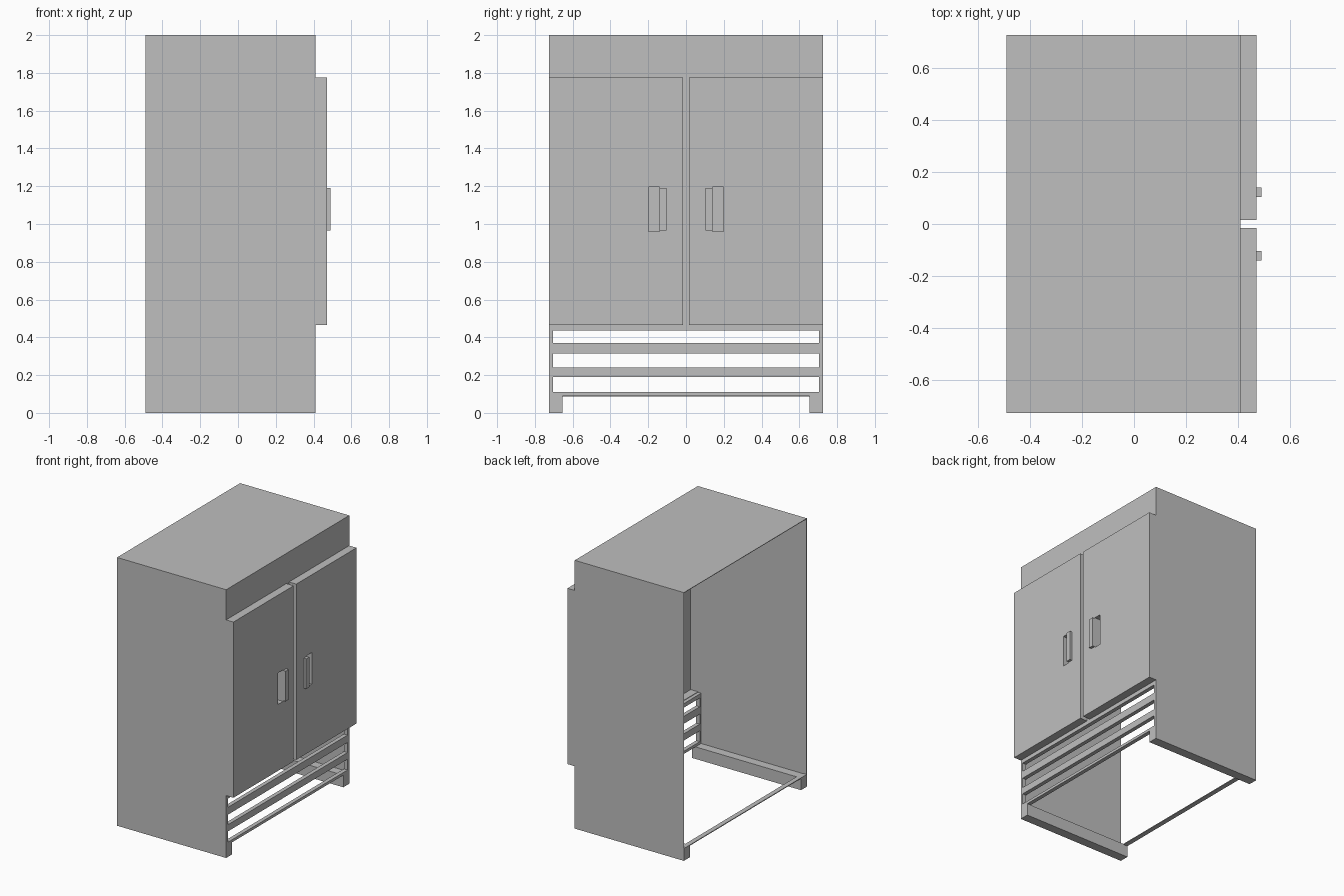
import bpy

if "Cube" in bpy.data.objects:
    bpy.data.objects.remove(bpy.data.objects["Cube"], do_unlink=True)

grey = bpy.data.materials.new("plain grey")
grey.use_nodes = True
colour = (0.52, 0.52, 0.52, 1)
grey.diffuse_color = colour
grey.node_tree.nodes["Principled BSDF"].inputs["Base Color"].default_value = colour


def box(name, x, y, z):
    """Box spanning three (low, high) ranges."""
    bpy.ops.mesh.primitive_cube_add(size=1)
    ob = bpy.context.object
    ob.name = name
    for v in ob.data.vertices:
        v.co = [r[0] if c < 0 else r[1] for c, r in zip(v.co, (x, y, z))]
    ob.data.materials.append(grey)
    return ob


def combine(ob, tool, operation="DIFFERENCE"):
    """Apply a boolean and discard the tool object."""
    mod = ob.modifiers.new("cut", "BOOLEAN")
    mod.operation, mod.object, mod.solver = operation, tool, "EXACT"
    bpy.context.view_layer.objects.active = ob
    bpy.ops.object.modifier_apply(modifier=mod.name)
    bpy.data.objects.remove(tool, do_unlink=True)


def span(side, near, far):
    """Y range mirrored to the given side."""
    return tuple(sorted((side * near, side * far)))


BACK, FRONT, DOOR = -0.49, 0.41, 0.47
HALF, T = 0.725, 0.004
LOW, HIGH = 0.465, 1.775
FOOT = 0.09

# Thin carcass, open at the back and underneath
body = box("cabinet_body", (BACK, FRONT), (-HALF, HALF), (0, 2))
combine(body, box("cavity", (-1, FRONT - T), (T - HALF, HALF - T), (-1, 2 - T)))
combine(body, box("lower_opening", (0, 1), (T - HALF, HALF - T), (-1, LOW)))
for s in (-1, 1):
    combine(body, box("door_opening", (0, 1), span(s, 0.015, HALF - T), (LOW + T, HIGH - T)))

# Slatted lower front
grille = box("slatted_front", (FRONT - 0.03, FRONT), (T - HALF, HALF - T), (FOOT, LOW))
for bottom, top in ((0.11, 0.19), (0.24, 0.315), (0.37, 0.435)):
    combine(grille, box("slot", (0, 1), (-0.705, 0.705), (bottom, top)))

# Hollow doors with recessed pulls
for s, side in ((-1, "right"), (1, "left")):
    door = box(side + "_door", (FRONT, DOOR), span(s, 0.015, HALF), (LOW, HIGH))
    combine(door, box("hollow", (0, DOOR - T), span(s, 0.015 + T, HALF - T), (LOW + T, HIGH - T)))
    pocket_z = (0.96, 1.195)
    combine(door, box("pocket", (FRONT, DOOR - T / 2), span(s, 0.13, 0.2 + T),
                      (pocket_z[0] - T, pocket_z[1] + T)), "UNION")
    combine(door, box("recess", (FRONT + T, 1), span(s, 0.14, 0.198), pocket_z))
    box(side + "_pull_lip", (DOOR, 0.49), span(s, 0.104, 0.14), (0.965, 1.19))

    # Runner along the foot of each side
    box(side + "_foot_rail", (BACK, FRONT), span(s, 0.655, HALF - T / 2), (0, FOOT))

# Strip joining the runners at the back
box("back_strip", (BACK, BACK + 0.035), (T - HALF, HALF - T), (FOOT - T, FOOT + T / 2))
